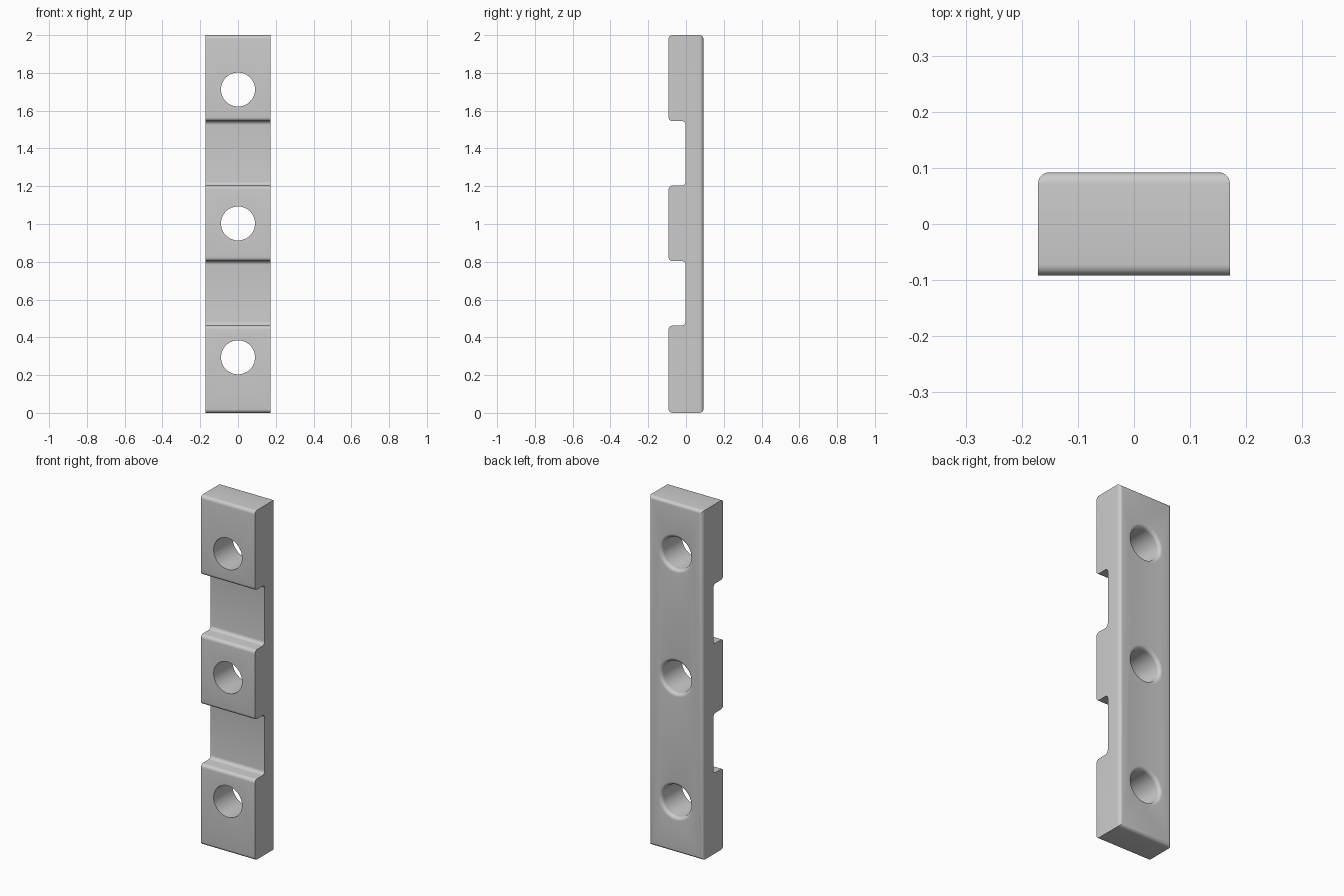
import bpy, bmesh, math
from mathutils import Matrix

cube = bpy.data.objects.get("Cube")
if cube:
    bpy.data.objects.remove(cube, do_unlink=True)

HALF_W, BACK, FRONT, FLOOR = 0.171, 0.092, -0.092, -0.003
FILLET = 0.02
HOLE_R = 0.09
HOLES = (0.294, 1.003, 1.712)

grey = bpy.data.materials.new("plain grey")
grey.use_nodes = True
colour = (0.6, 0.6, 0.6, 1)
grey.diffuse_color = colour
grey.node_tree.nodes["Principled BSDF"].inputs["Base Color"].default_value = colour


def make_object(name, bm):
    bmesh.ops.recalc_face_normals(bm, faces=bm.faces)
    mesh = bpy.data.meshes.new(name)
    bm.to_mesh(mesh)
    bm.free()
    mesh.materials.append(grey)
    obj = bpy.data.objects.new(name, mesh)
    bpy.context.collection.objects.link(obj)
    return obj


# Bar: side profile with two front recesses, extruded across the width
outline = [(BACK, 0), (FRONT, 0)]
for low, high in ((0.462, 0.804), (1.203, 1.545)):
    outline += [(FRONT, low), (FLOOR, low), (FLOOR, high), (FRONT, high)]
outline += [(FRONT, 2), (BACK, 2)]

bm = bmesh.new()
side = bm.faces.new([bm.verts.new((-HALF_W, y, z)) for y, z in outline])
swept = bmesh.ops.extrude_face_region(bm, geom=[side])["geom"]
bmesh.ops.translate(bm, vec=(2 * HALF_W, 0, 0),
                    verts=[v for v in swept if isinstance(v, bmesh.types.BMVert)])
bmesh.ops.recalc_face_normals(bm, faces=bm.faces)


# Round every edge across the width, plus the two upright back edges
def is_rounded(edge):
    a, b = (v.co for v in edge.verts)
    return abs(a.x - b.x) > HALF_W or min(a.y, b.y) > BACK - 0.001


bmesh.ops.bevel(bm, geom=[e for e in bm.edges if is_rounded(e)], offset=FILLET,
                offset_type='OFFSET', segments=6, profile=0.5, affect='EDGES')
bar = make_object("mounting_bar", bm)

# Hole cutters: a lathed pin that flares out to a rounded rim at the back
section = [(0, -0.2), (HOLE_R, -0.2)]
for i in range(8):
    t = math.radians(90 * i / 7)
    section.append((HOLE_R + FILLET * (1 - math.cos(t)),
                    BACK - FILLET + FILLET * math.sin(t)))
section += [(HOLE_R + FILLET, 0.2), (0, 0.2)]

bm = bmesh.new()
for z in HOLES:
    verts = [bm.verts.new((r, y, z)) for r, y in section]
    edges = [bm.edges.new(pair) for pair in zip(verts, verts[1:])]
    bmesh.ops.spin(bm, geom=verts + edges, cent=(0, 0, z), axis=(0, 1, 0),
                   angle=math.tau, steps=64)
bmesh.ops.remove_doubles(bm, verts=bm.verts, dist=0.0001)
cutter = make_object("hole_cutter", bm)

# Cut the holes, keep the result and drop the cutter
cut = bar.modifiers.new("holes", 'BOOLEAN')
cut.operation = 'DIFFERENCE'
cut.solver = 'EXACT'
cut.object = cutter
bpy.ops.object.select_all(action='DESELECT')
bar.select_set(True)
bpy.context.view_layer.objects.active = bar
bpy.ops.object.modifier_apply(modifier=cut.name)
bpy.data.objects.remove(cutter, do_unlink=True)
bpy.ops.object.shade_smooth_by_angle(angle=math.radians(30))
